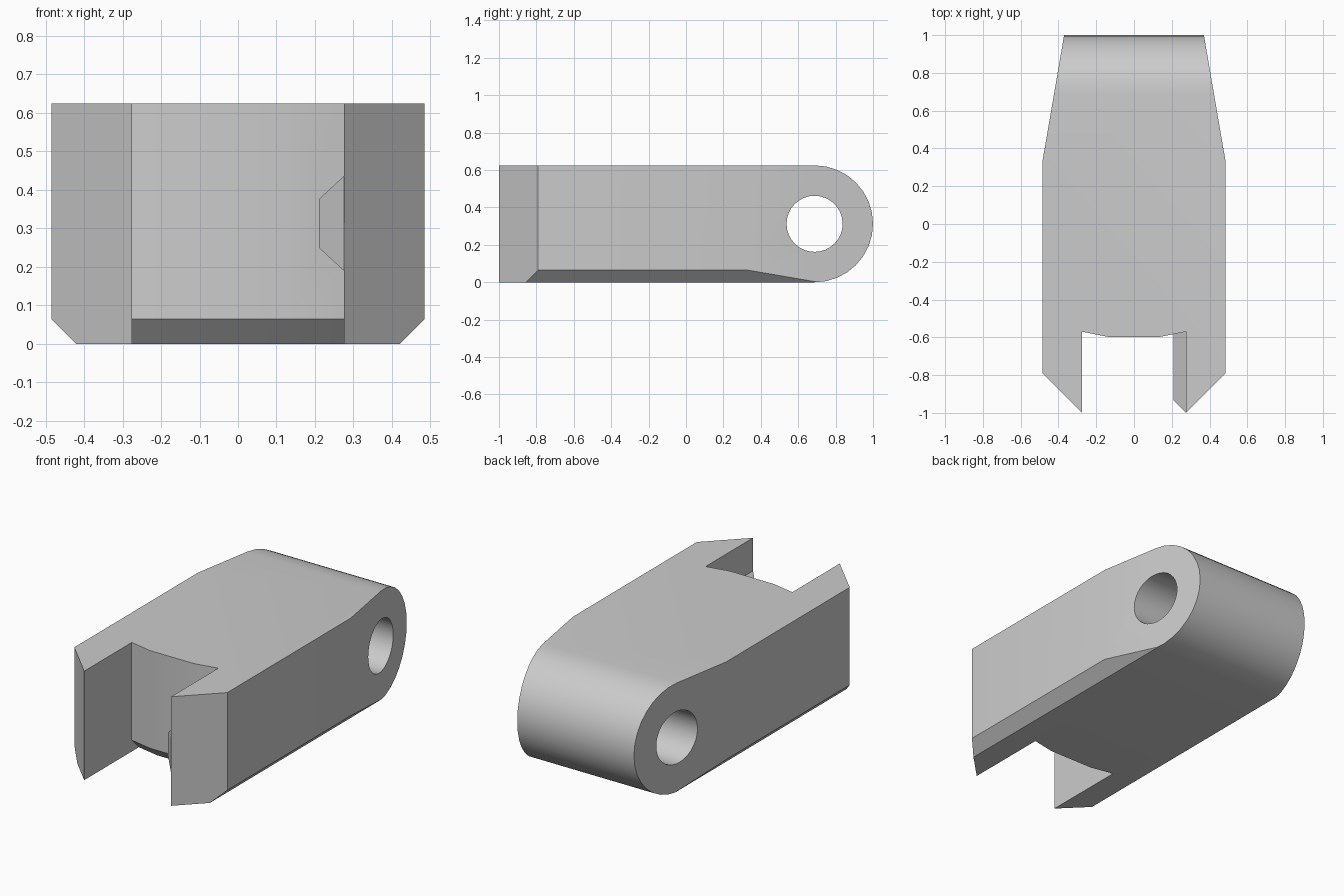
import bpy, bmesh, math

if "Cube" in bpy.data.objects:
    bpy.data.objects.remove(bpy.data.objects["Cube"], do_unlink=True)

grey = bpy.data.materials.new("plain grey")
grey.use_nodes = True
colour = (0.6, 0.6, 0.6, 1)
grey.diffuse_color = colour
grey.node_tree.nodes["Principled BSDF"].inputs["Base Color"].default_value = colour

HEIGHT, HALF_WIDTH, SLOT, CHAMFER = 0.625, 0.485, 0.275, 0.065
RADIUS = HEIGHT / 2
PIVOT_Y = 1 - RADIUS


def loft(name, rings):
    """Solid through matching rings of 3D points."""
    bm = bmesh.new()
    loops = [[bm.verts.new(p) for p in ring] for ring in rings]
    for a, b in zip(loops, loops[1:]):
        for i in range(len(a)):
            j = (i + 1) % len(a)
            bm.faces.new((a[i], a[j], b[j], b[i]))
    bm.faces.new(loops[0])
    bm.faces.new(loops[-1])
    bmesh.ops.recalc_face_normals(bm, faces=bm.faces)
    mesh = bpy.data.meshes.new(name)
    bm.to_mesh(mesh)
    bm.free()
    mesh.materials.append(grey)
    obj = bpy.data.objects.new(name, mesh)
    bpy.context.collection.objects.link(obj)
    return obj


def mirrored(points):
    """Close a right-hand half outline with its mirror image."""
    return points + [(-x, v) for x, v in reversed(points)]


def combine(target, tool, operation):
    mod = target.modifiers.new(operation, 'BOOLEAN')
    mod.object, mod.operation, mod.solver = tool, operation, 'EXACT'
    bpy.ops.object.select_all(action='DESELECT')
    bpy.context.view_layer.objects.active = target
    target.select_set(True)
    bpy.ops.object.modifier_apply(modifier=mod.name)
    bpy.data.objects.remove(tool, do_unlink=True)


def circle(radius, start, end, steps):
    return [(PIVOT_Y + radius * math.cos(start + (end - start) * i / steps),
             RADIUS + radius * math.sin(start + (end - start) * i / steps))
            for i in range(steps + 1)]


# Body: side profile with a rounded end
side = [(-1.1, HEIGHT), (-1.1, 0)] + circle(RADIUS, -math.pi / 2, math.pi / 2, 16)
body = loft("link_body", [[(x, y, z) for y, z in side] for x in (-0.6, 0.6)])

# Plan outline: pointed arms in front, tapered towards the pivot
plan = mirrored([(SLOT, -1), (HALF_WIDTH, -0.79), (HALF_WIDTH, 0.33), (0.37, 1), (0.353, 1.1)])
combine(body, loft("plan_cutter", [[(x, y, z) for x, y in plan] for z in (-0.1, 0.8)]), 'INTERSECT')

# Bevelled lower side edges
section = mirrored([(HALF_WIDTH - CHAMFER - 0.1, -0.1), (HALF_WIDTH, CHAMFER),
                    (0.6, CHAMFER + 0.115), (0.6, 0.8)])
combine(body, loft("section_cutter", [[(x, y, z) for x, z in section] for y in (-1.3, 1.3)]), 'INTERSECT')

# Front slot with a bowed back wall, bevelled underneath
bow = [(SLOT, -0.57), (0.14, -0.597)]


def slot_ring(z, shift):
    half = [(SLOT, -1.2)] + [(x, y + shift) for x, y in bow]
    return [(x, y, z) for x, y in mirrored(half)]


combine(body, loft("slot_cutter", [slot_ring(-0.1, CHAMFER + 0.1), slot_ring(CHAMFER, 0),
                                   slot_ring(0.8, 0)]), 'DIFFERENCE')

# Pivot hole
hole = circle(0.15, 0, 2 * math.pi, 32)[:-1]
combine(body, loft("hole_cutter", [[(x, y, z) for y, z in hole] for x in (-0.8, 0.8)]), 'DIFFERENCE')

# Locking ridge inside the left arm
low, high = 0.19, 0.436
ridge = [(SLOT + 0.005, low), (SLOT, low), (0.21, low + 0.06), (0.21, high - 0.06),
         (SLOT, high), (SLOT + 0.005, high)]
front = [(x, -0.725 - min(x, 2 * SLOT - x), z) for x, z in ridge]
back = [(x, -0.55, z) for x, z in ridge]
combine(body, loft("ridge", [front, back]), 'UNION')

bpy.ops.object.shade_smooth_by_angle(angle=math.radians(30))
